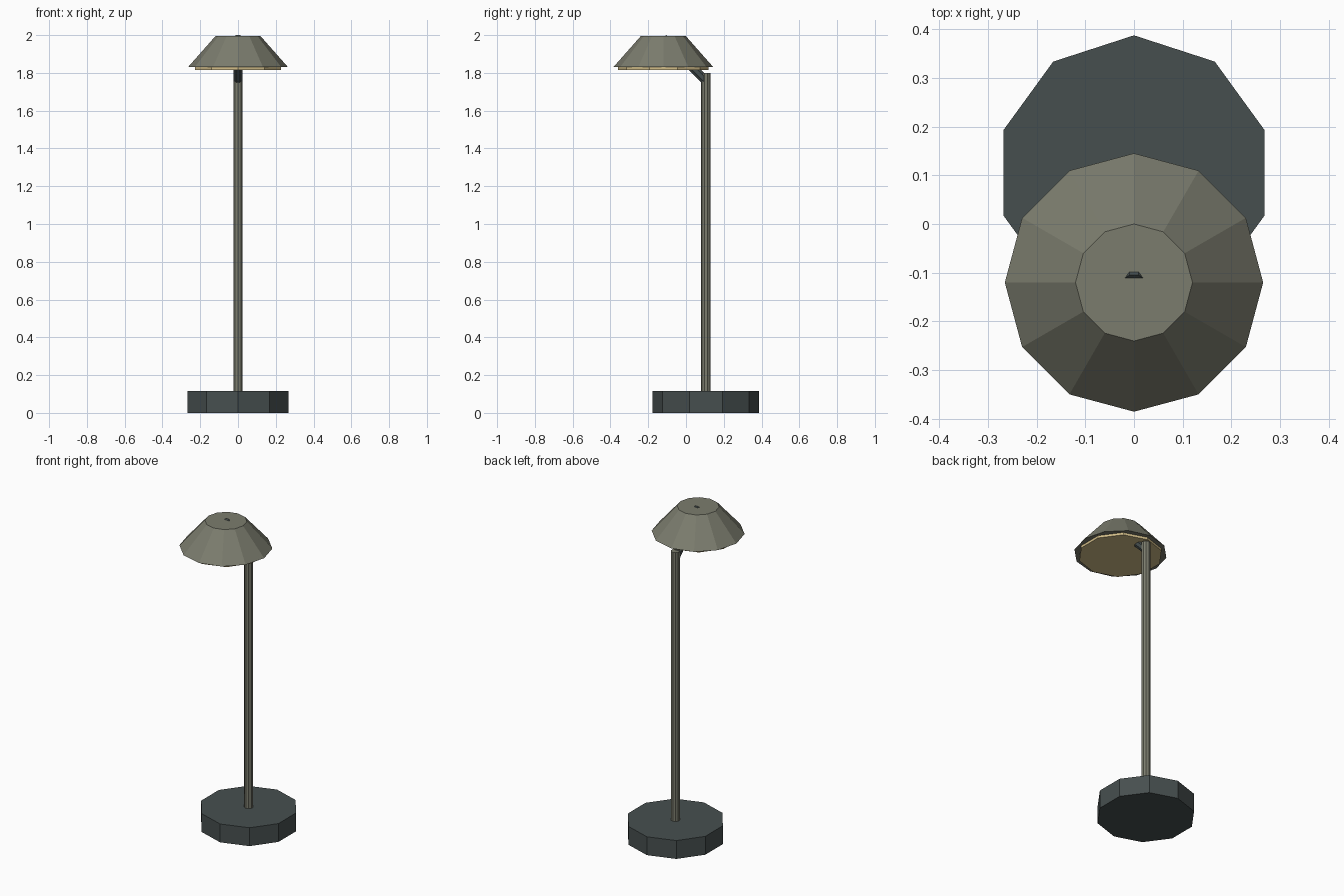
import bpy
import math
from mathutils import Vector

cube = bpy.data.objects.get("Cube")
if cube:
    bpy.data.objects.remove(cube, do_unlink=True)


def make_material(name, color):
    mat = bpy.data.materials.new(name)
    mat.use_nodes = True
    rgba = (*color, 1.0)
    mat.diffuse_color = rgba
    mat.node_tree.nodes["Principled BSDF"].inputs["Base Color"].default_value = rgba
    return mat


slate = make_material("dark slate", (0.062, 0.078, 0.078))
olive = make_material("olive grey", (0.198, 0.202, 0.155))
cream = make_material("warm cream", (0.64, 0.51, 0.25))


def prism(name, sides, bottom, top, r_bottom, r_top, mat, spin=0.0):
    """Flat-sided solid running between two points."""
    a, b = Vector(bottom), Vector(top)
    axis = b - a
    bpy.ops.mesh.primitive_cone_add(vertices=sides, radius1=r_bottom, radius2=r_top,
                                    depth=axis.length, location=(a + b) / 2)
    obj = bpy.context.object
    obj.name = name
    # first corner points along +y; spin turns it about the axis
    tilt = math.atan2(-axis.y, axis.z)
    obj.rotation_euler = (tilt, 0, spin)
    obj.data.materials.append(mat)
    return obj


POLE_Y, SHADE_Y = 0.105, -0.12

# Heavy foot and upright
prism("base", 10, (0, POLE_Y, 0), (0, POLE_Y, 0.115), 0.282, 0.282, slate)
prism("pole", 10, (0, POLE_Y, 0.11), (0, POLE_Y, 1.8), 0.026, 0.026, olive)

# Lamp head with the light panel just below its rim
prism("shade", 12, (0, SHADE_Y, 1.83), (0, SHADE_Y, 1.994), 0.265, 0.12, olive)
prism("light_panel", 10, (0, SHADE_Y, 1.815), (0, SHADE_Y, 1.84), 0.24, 0.24, cream)

# Diagonal arm, flat side up, its upper corner just showing through the shade
arm = prism("arm", 8, (0, POLE_Y, 1.758), (0, -0.121, 1.984), 0.025, 0.025, slate)
for v in arm.data.vertices:
    x, y = v.co.x, v.co.y
    half = math.pi / 8
    v.co.x = x * math.cos(half) - y * math.sin(half)
    v.co.y = x * math.sin(half) + y * math.cos(half)
